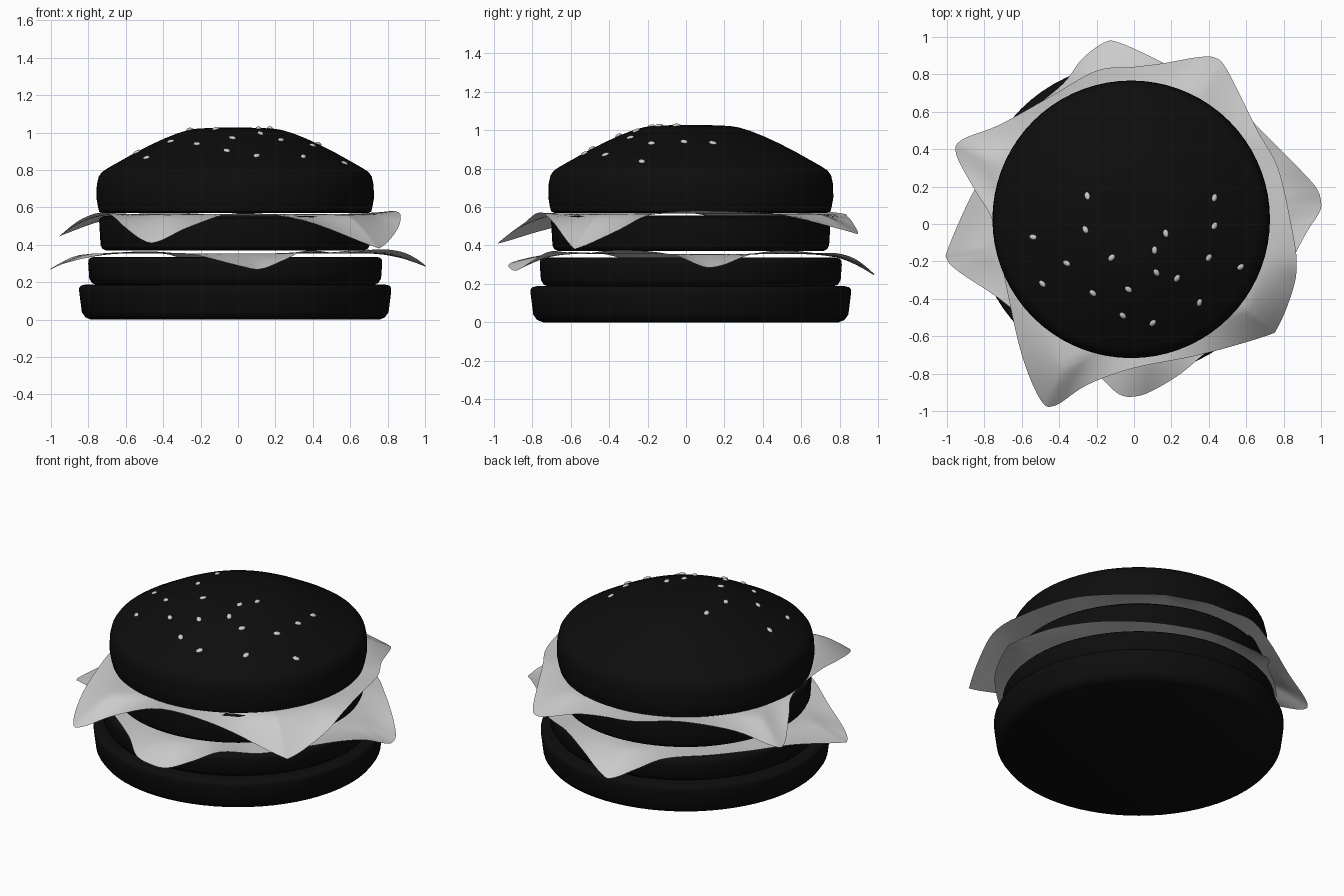
import bpy, bmesh, math, random
from mathutils import Vector, Matrix

if "Cube" in bpy.data.objects:
    bpy.data.objects.remove(bpy.data.objects["Cube"])

random.seed(4)
CX, CY = -0.015, 0.025

dark = bpy.data.materials.new("dark")
dark.diffuse_color = (0.004, 0.004, 0.004, 1)
dark.use_nodes = True
dark.node_tree.nodes["Principled BSDF"].inputs["Base Color"].default_value = dark.diffuse_color


def finish(name, bm, mat=None, angle=40):
    me = bpy.data.meshes.new(name)
    bm.to_mesh(me)
    bm.free()
    ob = bpy.data.objects.new(name, me)
    bpy.context.collection.objects.link(ob)
    if mat:
        me.materials.append(mat)
    bpy.ops.object.select_all(action='DESELECT')
    ob.select_set(True)
    bpy.context.view_layer.objects.active = ob
    bpy.ops.object.shade_smooth_by_angle(angle=math.radians(angle))
    return ob


def lathe(name, profile, n=72):
    """Solid of revolution; profile of (radius, z) starts and ends on the axis."""
    bm = bmesh.new()
    rings = []
    for r, z in profile:
        if r == 0:
            rings.append([bm.verts.new((CX, CY, z))] * n)
        else:
            rings.append([bm.verts.new((CX + r * math.cos(2 * math.pi * i / n),
                                        CY + r * math.sin(2 * math.pi * i / n), z))
                          for i in range(n)])
    for a, b in zip(rings, rings[1:]):
        for i in range(n):
            j = (i + 1) % n
            bm.faces.new(dict.fromkeys((a[i], a[j], b[j], b[i])))
    return finish(name, bm, dark)


def catmull(p, steps):
    out = []
    for i in range(len(p)):
        a, b, c, d = (Vector(p[(i + k) % len(p)]) for k in (-1, 0, 1, 2))
        for s in range(steps):
            t = s / steps
            out.append(0.5 * (2 * b + (c - a) * t + (2 * a - 5 * b + 4 * c - d) * t * t
                              + (3 * b - a - 3 * c + d) * t ** 3))
    return out


def slice_sheet(name, rim, base):
    """Thin draped sheet: flat in the middle, falling to the given rim."""
    bm = bmesh.new()
    rim = catmull(rim, 5)
    n = len(rim)
    rows = [[bm.verts.new((CX, CY, base))] * n]
    for f in (0.4, 0.72, 0.78, 0.82, 0.86, 0.9, 0.95, 1.0):
        s = max(0, (f - 0.76) / 0.24) ** 1.4
        rows.append([bm.verts.new((CX + (p.x - CX) * f, CY + (p.y - CY) * f,
                                   base + (p.z - base) * s)) for p in rim])
    for a, b in zip(rows, rows[1:]):
        for i in range(n):
            j = (i + 1) % n
            bm.faces.new(dict.fromkeys((a[i], b[i], b[j], a[j])))
    return finish(name, bm, angle=60)


# Buns and patties
lathe("bottom_bun", [(0, 0), (0.77, 0), (0.80, 0.012), (0.82, 0.04), (0.834, 0.15),
                     (0.834, 0.17), (0.825, 0.182), (0.80, 0.188), (0, 0.188)])
lathe("lower_patty", [(0, 0.186), (0.74, 0.186), (0.765, 0.195), (0.78, 0.22), (0.786, 0.30),
                      (0.784, 0.32), (0.772, 0.332), (0.75, 0.336), (0, 0.336)])
lathe("upper_patty", [(0, 0.37), (0.69, 0.37), (0.71, 0.38), (0.72, 0.40), (0.727, 0.52),
                      (0.725, 0.54), (0.71, 0.552), (0.68, 0.556), (0, 0.556)])
dome = [(0.733, 0.60), (0.742, 0.65), (0.74, 0.72), (0.73, 0.765), (0.712, 0.79), (0.685, 0.808),
        (0.62, 0.845), (0.54, 0.89), (0.46, 0.931), (0.38, 0.968), (0.31, 0.996),
        (0.25, 1.014), (0.20, 1.022), (0.10, 1.026), (0, 1.027)]
lathe("top_bun", [(0, 0.569), (0.71, 0.569), (0.727, 0.577)] + dome)

# Cheese slices
slice_sheet("upper_slice", [
    (.84, 0, .58), (.77, .3, .575), (.66, .5, .56), (.5, .82, .48), (.43, .89, .46),
    (.33, .89, .48), (.16, .86, .53), (0, .84, .55), (-.2, .82, .565), (-.45, .68, .575),
    (-.72, .53, .53), (-.92, .45, .46), (-.95, .37, .45), (-.85, .18, .53), (-.75, 0, .57),
    (-.68, -.35, .56), (-.6, -.7, .49), (-.5, -.94, .42), (-.42, -.97, .42),
    (-.25, -.86, .50), (0, -.77, .57), (.35, -.7, .53), (.70, -.6, .40), (.77, -.55, .39),
    (.85, -.35, .48), (.87, -.2, .555)], 0.565)
slice_sheet("lower_slice", [
    (1.0, .12, .285), (.97, .2, .30), (.85, .33, .35), (.68, .5, .375), (.5, .68, .36),
    (.3, .78, .36), (.12, .88, .33), (-.08, .97, .26), (-.16, .97, .25), (-.28, .88, .31),
    (-.38, .75, .35), (-.58, .58, .36), (-.72, .4, .355), (-.87, .15, .34), (-.99, -.12, .28),
    (-1.0, -.19, .27), (-.93, -.26, .30), (-.72, -.4, .35), (-.5, -.58, .365), (-.33, -.7, .355),
    (-.2, -.8, .34), (-.08, -.91, .31), (.02, -.92, .285), (.12, -.88, .27), (.25, -.8, .32),
    (.37, -.7, .37), (.55, -.56, .355), (.73, -.38, .375), (.84, -.2, .37), (.92, -.05, .345),
    (.99, .06, .30)], 0.355)

# Sesame seeds lying on the dome
seeds = [(-.25, .15), (-.26, -.03), (-.54, -.07), (-.36, -.21), (-.49, -.32), (-.12, -.18),
         (-.22, -.37), (-.03, -.35), (-.06, -.49), (.10, -.53), (.12, -.26), (.11, -.14),
         (.17, -.05), (.23, -.29), (.35, -.42), (.40, -.18), (.43, -.01), (.43, .14), (.57, -.23)]
bm = bmesh.new()
for x, y in seeds:
    out = Vector((x - CX, y - CY, 0))
    r = out.length
    for (r1, z1), (r0, z0) in zip(dome[4:], dome[5:]):
        if r0 <= r <= r1:
            slope = (z0 - z1) / (r1 - r0)
            z = z0 - slope * (r - r0)
    normal = out.normalized() * slope + Vector((0, 0, 1))
    m = (Matrix.Translation((x, y, z + 0.003))
         @ normal.to_track_quat('Z', 'Y').to_matrix().to_4x4()
         @ Matrix.Rotation(random.uniform(0, math.pi), 4, 'Z')
         @ Matrix.Diagonal((0.022, 0.015, 0.009, 1)))
    bmesh.ops.create_uvsphere(bm, u_segments=12, v_segments=8, radius=1, matrix=m)
finish("sesame_seeds", bm, angle=80)
